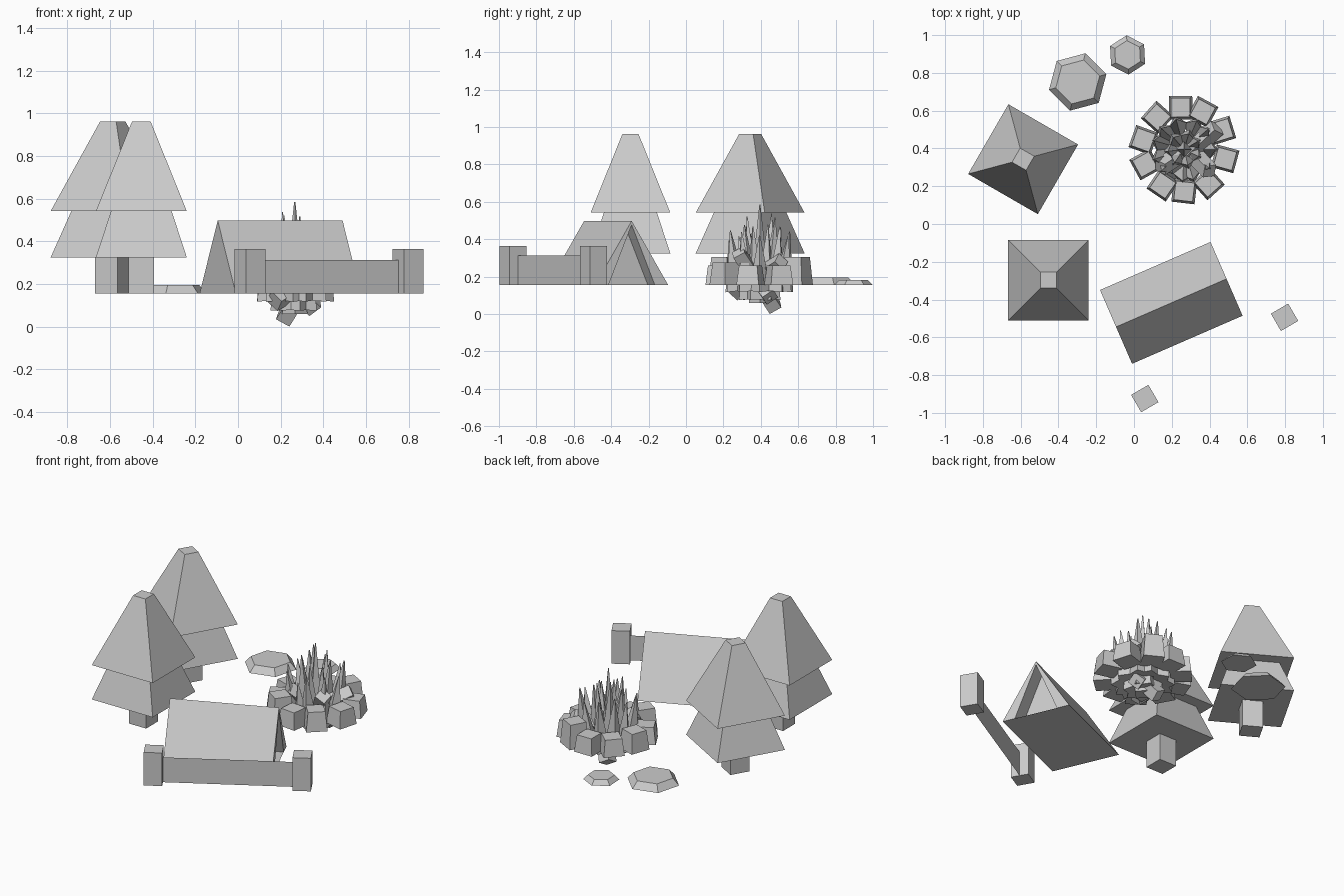
import bpy, bmesh, math, random
from mathutils import Vector

if "Cube" in bpy.data.objects:
    bpy.data.objects.remove(bpy.data.objects["Cube"])

random.seed(4)
G = 0.155  # ground level of the camp; the fire pit dips below it


def make(name, verts, faces, loc=(0, 0, 0), rot=0.0):
    me = bpy.data.meshes.new(name)
    bm = bmesh.new()
    vs = [bm.verts.new(v) for v in verts]
    for f in faces:
        bm.faces.new([vs[i] for i in f])
    bmesh.ops.recalc_face_normals(bm, faces=bm.faces)
    bm.to_mesh(me)
    bm.free()
    ob = bpy.data.objects.new(name, me)
    bpy.context.collection.objects.link(ob)
    ob.location = loc
    ob.rotation_euler = (0, 0, math.radians(rot))
    return ob


def frustum(name, n, r0, r1, z0, z1, loc=(0, 0), rot=0.0):
    """n-sided tapered prism, first corner at angle 0 before rotation"""
    ring = [(math.cos(i * math.tau / n), math.sin(i * math.tau / n)) for i in range(n)]
    verts = [(c * r0, s * r0, z0) for c, s in ring] + [(c * r1, s * r1, z1) for c, s in ring]
    faces = [tuple(range(n)), tuple(range(n, 2 * n))]
    faces += [(i, (i + 1) % n, n + (i + 1) % n, n + i) for i in range(n)]
    return make(name, verts, faces, (loc[0], loc[1], 0), rot)


def block(name, h0, h1, z0, z1, loc, rot=0.0):
    """square tapered block given by half widths"""
    k = math.sqrt(2)
    return frustum(name, 4, h0 * k, h1 * k, z0, z1, loc, rot + 45)


def bar(name, p, q, h0, h1):
    """square tapered bar from point p to point q"""
    p, q = Vector(p), Vector(q)
    ob = block(name, h0, h1, 0, (q - p).length, (0, 0))
    ob.location = p
    ob.rotation_euler = (q - p).to_track_quat('Z', 'Y').to_euler()
    return ob


# Trees
for tag, loc, rot in (("front", (-0.453, -0.297), 0), ("back", (-0.587, 0.343), -30)):
    block(tag + "_tree_trunk", 0.06, 0.06, G, 0.33, loc, rot)
    block(tag + "_tree_lower_tier", 0.213, 0.142, 0.325, 0.542, loc, rot)
    block(tag + "_tree_upper_tier", 0.213, 0.043, 0.542, 0.963, loc, rot)

# Tent: triangular prism with a recessed doorway on the +x end
L, W, H, D, w, h = 0.319, 0.213, 0.343, 0.095, 0.135, 0.322
tent = [(-L, -W, 0), (-L, W, 0), (-L, 0, H), (L, -W, 0), (L, W, 0), (L, 0, H),
        (L, -w, 0), (L, w, 0), (L, 0, h), (L - D, -w, 0.001), (L - D, w, 0.001), (L - D, 0, h)]
make("tent", tent,
     [(0, 1, 2), (0, 3, 5, 2), (1, 2, 5, 4), (0, 1, 4, 7, 6, 3),
      (3, 6, 8, 5), (4, 5, 8, 7), (6, 8, 11, 9), (7, 10, 11, 8), (9, 11, 10), (6, 9, 10, 7)],
     (0.1975, -0.4175, G), 23.5)

# Fence: two posts and a thin panel between them
a, b = (0.057, -0.924), (0.797, -0.494)
for tag, p in (("left", a), ("right", b)):
    block(tag + "_fence_post", 0.053, 0.053, G, 0.364, p, 30.2)
make("fence_panel", [(*a, G), (*b, G), (*b, 0.312), (*a, 0.312)], [(0, 1, 2, 3)])

# Flat stepping stones
frustum("large_stone", 6, 0.157, 0.12, G, 0.196, (-0.298, 0.752), 15)
frustum("small_stone", 6, 0.104, 0.076, G, 0.183, (-0.034, 0.895), 33)

# Ring of stones round the fire
C = Vector((0.266, 0.395, 0))
for i, ang in enumerate((95, 64, 27, -13, -55, -90, -121, -159, 167, 130)):
    t = math.radians(ang)
    loc = (C.x + 0.222 * math.cos(t), C.y + 0.222 * math.sin(t))
    block(f"fire_stone_{i}", 0.062, 0.05, G, random.choice((0.26, 0.275, 0.305)),
          loc, ang + random.uniform(-12, 12))

# Logs crossing through the pit
logs = [((0.215, 0.475, 0.035), (0.40, 0.28, 0.33)),
        ((0.17, 0.26, 0.12), (0.44, 0.51, 0.28)),
        ((0.36, 0.45, 0.09), (0.14, 0.30, 0.30))]
for i, (p, q) in enumerate(logs):
    bar(f"fire_log_{i}", p, q, 0.036, 0.034)

# Flames: rings of leaning spikes (count, base radius, base z, tip radius, tip z)
for k, (n, rb, zb, rt, zt) in enumerate(((1, 0, 0.06, 0.0, 0.585),
                                         (7, 0.055, 0.08, 0.085, 0.51),
                                         (11, 0.125, 0.125, 0.165, 0.44))):
    for i in range(n):
        t = math.tau * (i + 0.5 * k) / n + random.uniform(-0.15, 0.15)
        d = Vector((math.cos(t), math.sin(t), 0))
        tip = zt + (random.uniform(-0.05, 0.04) if k else 0)
        bar(f"flame_{k}_{i}", C + d * rb + Vector((0, 0, zb)),
            C + d * rt + Vector((0, 0, tip)), 0.042, 0.002)
